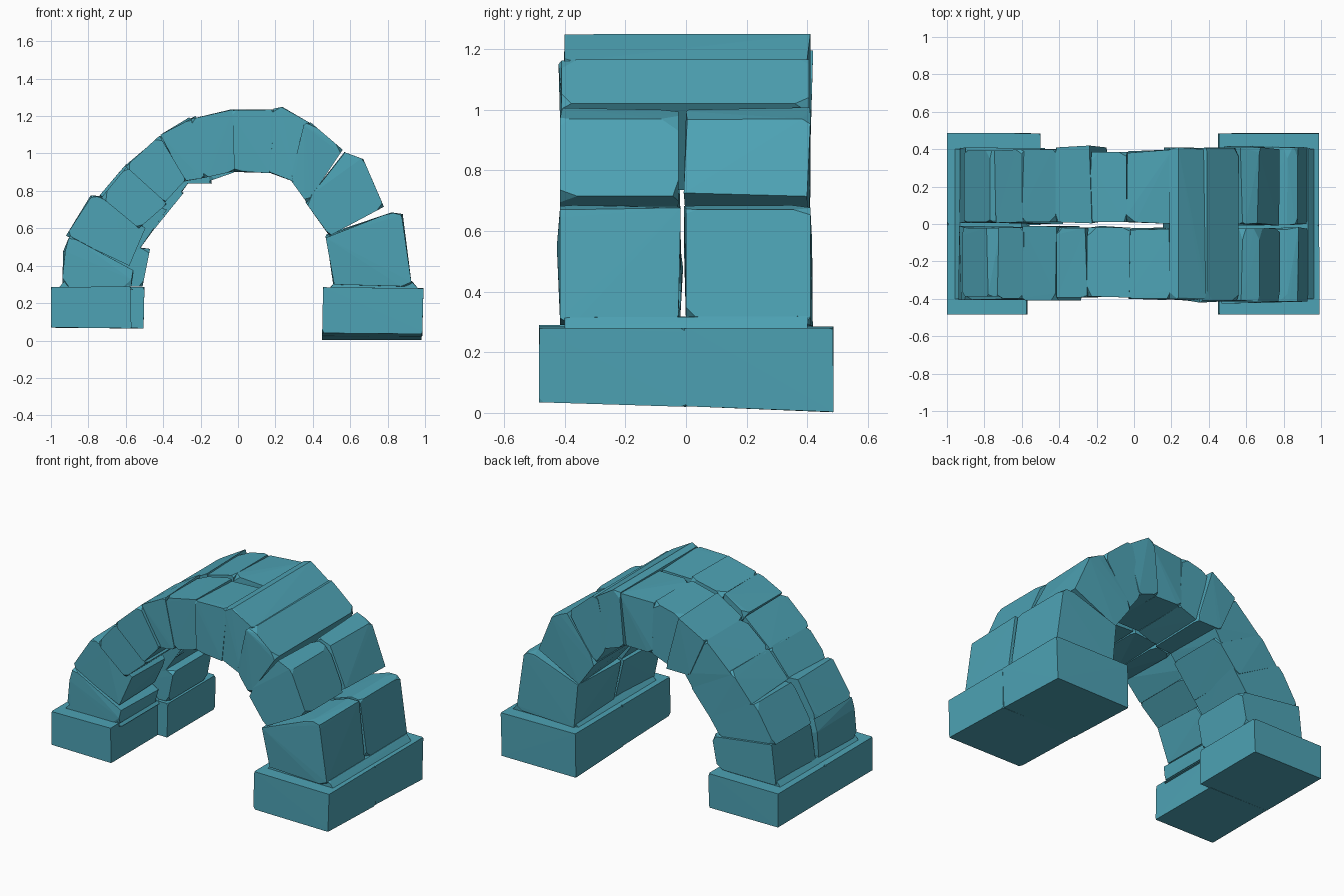
import bpy, bmesh, random
from mathutils import Vector

if "Cube" in bpy.data.objects:
    bpy.data.objects.remove(bpy.data.objects["Cube"])

random.seed(7)
stone = bpy.data.materials.new("teal stone")
stone.diffuse_color = (0.075, 0.365, 0.46, 1)
stone.use_nodes = True
stone.node_tree.nodes["Principled BSDF"].inputs["Base Color"].default_value = stone.diffuse_color


def block(name, quad, y0, y1, chip=0.05, jitter=0.012, y_tilt=0.0):
    """Rough-hewn stone: an x-z outline swept along y, with corners knocked off."""
    n = len(quad)
    def corner(i, s):
        x, z = quad[i % n]
        return Vector((x, (y0, y1)[s], z - (y_tilt if s else 0) * (z < 0.15)))
    pts = []
    for s in (0, 1):
        for i in range(n):
            p = corner(i, s)
            if random.random() < 0.6:
                # chipped corner: three points pulled back along its edges
                for q in (corner(i + 1, s), corner(i - 1, s), corner(i, 1 - s)):
                    pts.append(p + (q - p).normalized() * random.uniform(0.15, 1) * chip)
            else:
                pts.append(p + Vector([random.uniform(-jitter, jitter) for _ in range(3)]))
    bm = bmesh.new()
    for p in pts:
        bm.verts.new(p)
    res = bmesh.ops.convex_hull(bm, input=bm.verts)
    loose = {g for g in res["geom_interior"] + res["geom_unused"]
             if isinstance(g, bmesh.types.BMVert)}
    bmesh.ops.delete(bm, geom=list(loose), context="VERTS")
    bmesh.ops.recalc_face_normals(bm, faces=bm.faces)
    me = bpy.data.meshes.new(name)
    bm.to_mesh(me)
    bm.free()
    me.materials.append(stone)
    bpy.context.collection.objects.link(bpy.data.objects.new(name, me))


# Footing slabs, two blocks on each side
block("left_footing_front", [(-1, .07), (-.57, .065), (-.575, .29), (-1, .285)], -.485, .0, .02, .002)
block("left_footing_back", [(-1, .07), (-.505, .065), (-.5, .285), (-1, .285)], -.005, .485, .02, .002)
block("right_footing_front", [(.45, .04), (.985, .035), (.99, .28), (.455, .285)], -.485, .0, .02, .002, .015)
block("right_footing_back", [(.45, .022), (.98, .022), (.99, .28), (.455, .285)], -.005, .485, .02, .002, .02)

# Beds of mortar stone where the arch meets the footings
block("left_bed", [(-.97, .27), (-.56, .27), (-.6, .315), (-.93, .315)], -.4, .4, .02, .004)
block("right_bed", [(.48, .27), (.97, .27), (.93, .315), (.52, .315)], -.4, .4, .02, .004)

# Voussoirs: outlines in x-z, left to right
front = [
    [(-.94, .29), (-.57, .29), (-.57, .37), (-.9, .56), (-.935, .48)],
    [(-.92, .56), (-.58, .40), (-.5, .59), (-.71, .76), (-.78, .775)],
    [(-.73, .765), (-.53, .6), (-.38, .73), (-.59, .935)],
    [(-.6, .93), (-.39, .74), (-.28, .86), (-.42, 1.095)],
    [(-.415, 1.10), (-.29, .85), (-.18, .87), (-.25, 1.185)],
    [(-.25, 1.185), (-.18, .87), (-.02, .905), (-.02, 1.235)],
    [(-.03, 1.23), (-.02, .905), (.16, .9), (.2, 1.235)],
]
back = [
    [(-.93, .29), (-.51, .29), (-.47, .49), (-.62, .5), (-.9, .54)],
    [(-.91, .54), (-.54, .47), (-.38, .69), (-.55, .68), (-.77, .77)],
    [(-.75, .77), (-.45, .6), (-.29, .79), (-.60, .94)],
    [(-.61, .93), (-.33, .76), (-.26, .85), (-.42, 1.09)],
    [(-.42, 1.09), (-.31, .84), (-.14, .84), (-.23, 1.19)],
    [(-.23, 1.19), (-.16, .85), (-.02, .9), (-.04, 1.235)],
    [(-.04, 1.235), (-.03, .9), (.17, .9), (.2, 1.235)],
]
right = [
    [(.36, .74), (.49, .56), (.78, .715), (.67, .97), (.58, 1.0)],
    [(.48, .56), (.52, .29), (.93, .29), (.875, .67), (.82, .685)],
]
for i, (f, b) in enumerate(zip(front, back)):
    block(f"arch_stone_front_{i + 1}", f, -.4 + random.uniform(-.01, .015), -.02)
    block(f"arch_stone_back_{i + 1}", b, .01, .4 + random.uniform(-.015, .01))
for i, q in enumerate(right):
    block(f"pier_stone_front_{i + 1}", q, -.415, -.025, .06)
    block(f"pier_stone_back_{i + 1}", q, .0, .41, .06)

# Long stones that span the full depth at the haunch
block("through_stone_upper", [(.19, 1.24), (.16, .9), (.3, .85), (.39, 1.16), (.24, 1.25)], -.4, .41, .05)
block("through_stone_lower", [(.35, 1.16), (.28, .86), (.37, .735), (.56, 1.02), (.39, 1.165)], -.41, .405, .05)
